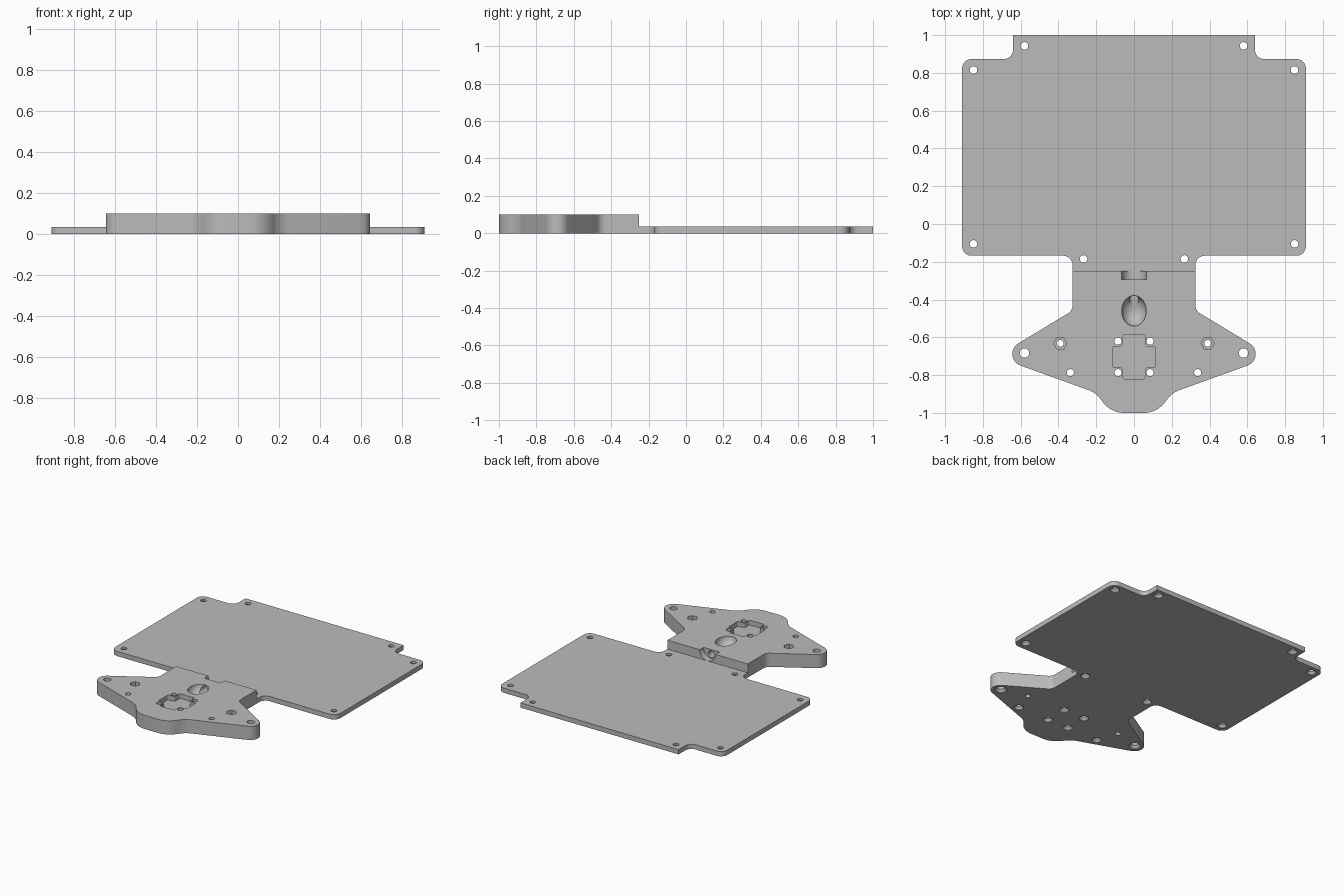
import bpy, bmesh, math
from mathutils import Vector, Matrix

if "Cube" in bpy.data.objects:
    bpy.data.objects.remove(bpy.data.objects["Cube"])

grey = bpy.data.materials.new("plain_grey")
grey.diffuse_color = (0.5, 0.5, 0.5, 1)
grey.use_nodes = True
grey.node_tree.nodes["Principled BSDF"].inputs["Base Color"].default_value = grey.diffuse_color

PLATE_TOP, HEAD_TOP = 0.035, 0.1


def finish(bm, name):
    bmesh.ops.recalc_face_normals(bm, faces=bm.faces)
    me = bpy.data.meshes.new(name)
    bm.to_mesh(me)
    bm.free()
    me.materials.append(grey)
    ob = bpy.data.objects.new(name, me)
    bpy.context.collection.objects.link(ob)
    return ob


def rounded(corners, seg=8):
    """Replace each (x, y, radius) corner by a tangent arc."""
    out = []
    n = len(corners)
    for i, (x, y, r) in enumerate(corners):
        p = Vector((x, y))
        if r == 0:
            out.append(p)
            continue
        a = (Vector(corners[i - 1][:2]) - p).normalized()
        b = (Vector(corners[(i + 1) % n][:2]) - p).normalized()
        half = a.angle(b) / 2
        c = p + (a + b).normalized() * (r / math.sin(half))
        start = p + a * (r / math.tan(half)) - c
        end = p + b * (r / math.tan(half)) - c
        sweep = start.angle_signed(end)
        for k in range(seg + 1):
            out.append(c + Matrix.Rotation(-sweep * k / seg, 2) @ start)
    return out


def prism(name, half, z0, z1):
    """Extrude an outline mirrored across x = 0."""
    full = half + [(-x, y, r) for x, y, r in reversed(half)]
    bm = bmesh.new()
    f = bm.faces.new([bm.verts.new((p.x, p.y, z0)) for p in rounded(full)])
    top = bmesh.ops.extrude_face_region(bm, geom=[f])["geom"]
    bmesh.ops.translate(bm, vec=(0, 0, z1 - z0),
                        verts=[v for v in top if isinstance(v, bmesh.types.BMVert)])
    return finish(bm, name)


def lathe(x, y, profile, n=24):
    """Turned cutter from (radius, z) pairs."""
    bm = bmesh.new()
    rings = [[bm.verts.new((x + r * math.cos(2 * math.pi * k / n),
                            y + r * math.sin(2 * math.pi * k / n), z)) for k in range(n)]
             for r, z in profile]
    for lo, hi in zip(rings, rings[1:]):
        for k in range(n):
            bm.faces.new((lo[k], lo[(k + 1) % n], hi[(k + 1) % n], hi[k]))
    bm.faces.new(rings[0][::-1])
    bm.faces.new(rings[-1])
    return finish(bm, "cutter")


def y_cylinder(r, y0, y1, z):
    bm = bmesh.new()
    bmesh.ops.create_cone(bm, cap_ends=True, segments=32, radius1=r, radius2=r, depth=y1 - y0,
                          matrix=Matrix.Translation((0, (y0 + y1) / 2, z))
                          @ Matrix.Rotation(math.pi / 2, 4, 'X'))
    return finish(bm, "cutter")


def cut(ob, cutter):
    m = ob.modifiers.new("cut", 'BOOLEAN')
    m.operation, m.solver, m.object = 'DIFFERENCE', 'EXACT', cutter
    bpy.context.view_layer.objects.active = ob
    bpy.ops.object.modifier_apply(modifier=m.name)
    bpy.data.objects.remove(cutter)


def countersunk(r, big, top):
    return [(big, -0.01), (big, 0.003), (r, 0.02), (r, top + 0.02)]


# thin rear plate
plate = prism("rear_plate", [
    (0.64, 1.0, 0), (0.64, 0.873, 0.05), (0.91, 0.873, 0.05), (0.91, -0.168, 0.05),
    (0.325, -0.168, 0.05), (0.325, -0.25, 0)], 0, PLATE_TOP)
for x, y in [(0.58, 0.943), (0.85, 0.815), (0.85, -0.105), (0.267, -0.185)]:
    for s in (-1, 1):
        cut(plate, lathe(s * x, y, countersunk(0.02, 0.033, PLATE_TOP)))

# thick winged front block
head = prism("front_block", [
    (0.325, -0.25, 0), (0.325, -0.458, 0.05), (0.73, -0.703, 0.065),
    (0.2, -0.894, 0.14), (0.125, -1.0, 0.14)], 0, HEAD_TOP)

# recessed cross pocket
cut(head, prism("cutter", [
    (0.06, -0.585, 0.012), (0.06, -0.648, 0.01), (0.112, -0.648, 0.008),
    (0.112, -0.76, 0.008), (0.06, -0.76, 0.01), (0.06, -0.82, 0.012)], 0.065, 0.12))

# screw holes
for x, y, r, big in [(0.58, -0.683, 0.025, 0.04), (0.337, -0.787, 0.019, 0.033),
                     (0.085, -0.62, 0.019, 0.033), (0.085, -0.787, 0.019, 0.033)]:
    for s in (-1, 1):
        cut(head, lathe(s * x, y, countersunk(r, big, HEAD_TOP)))

# hexagonal nut pockets with through holes
for s in (-1, 1):
    cut(head, lathe(s * 0.39, -0.632, [(0.035, 0.045), (0.035, 0.12)], 6))
    cut(head, lathe(s * 0.39, -0.632, [(0.018, -0.02), (0.018, 0.08)]))

# cable notch, scooped well and the tunnel joining them
cut(head, y_cylinder(0.065, -0.295, -0.2, HEAD_TOP))
bm = bmesh.new()
bmesh.ops.create_uvsphere(bm, u_segments=32, v_segments=16, radius=1,
                          matrix=Matrix.Translation((0, -0.46, HEAD_TOP))
                          @ Matrix.Diagonal((0.065, 0.081, 0.06, 1)))
cut(head, finish(bm, "cutter"))
cut(head, y_cylinder(0.025, -0.44, -0.27, 0.068))

# crisp edges, smooth arcs
for ob in (plate, head):
    bpy.ops.object.select_all(action='DESELECT')
    ob.select_set(True)
    bpy.context.view_layer.objects.active = ob
    bpy.ops.object.shade_smooth_by_angle(angle=math.radians(30))
